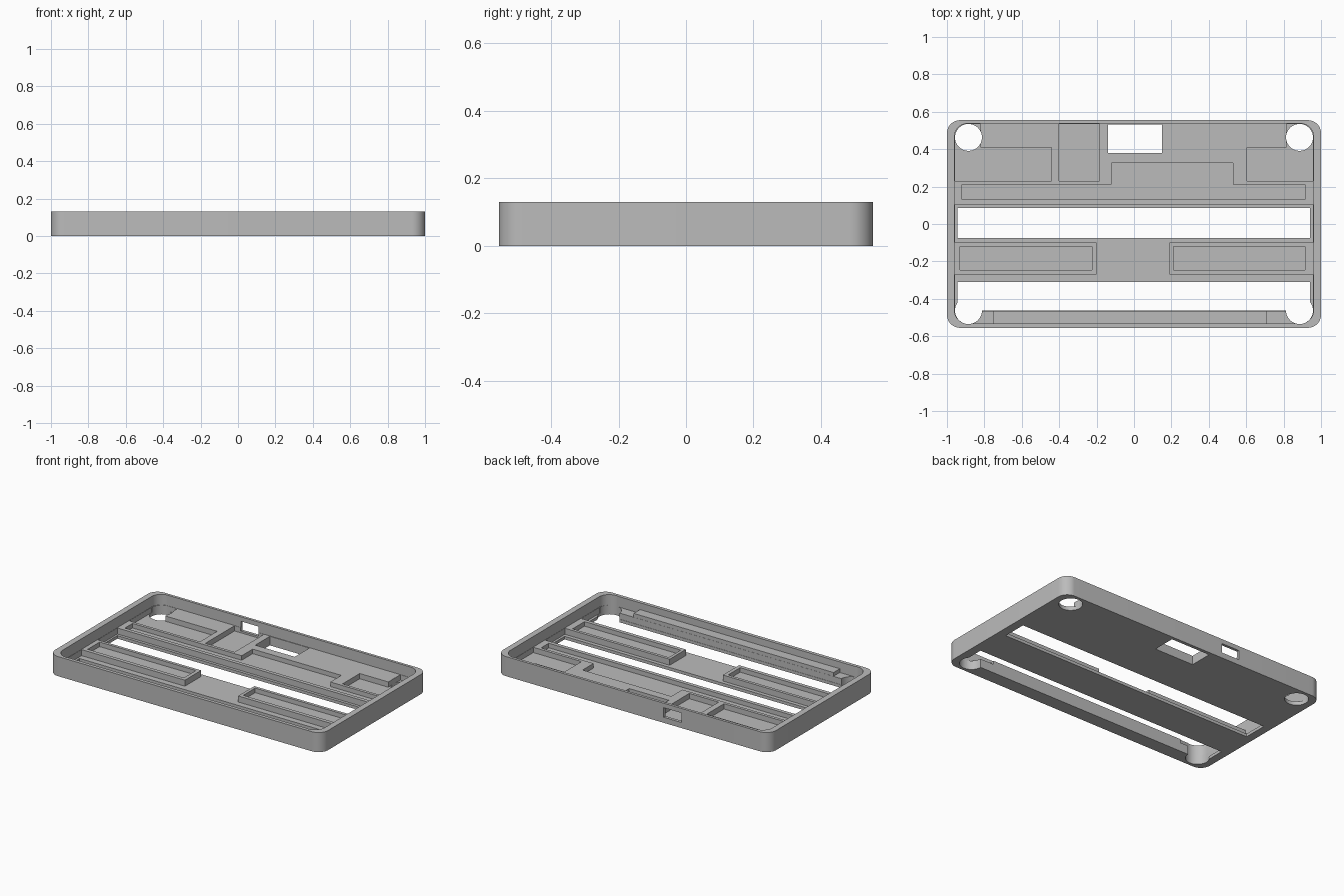
import bpy, bmesh, math

old = bpy.data.objects.get("Cube")
if old:
    bpy.data.objects.remove(old, do_unlink=True)

grey = bpy.data.materials.new("plain grey")
grey.diffuse_color = (0.5, 0.5, 0.5, 1)
grey.use_nodes = True
grey.node_tree.nodes["Principled BSDF"].inputs["Base Color"].default_value = (0.5, 0.5, 0.5, 1)

FLOOR, DECK, TOP, ABOVE = 0.02, 0.06, 0.13, 0.3
SIDE = 0.958


def prism(name, outline, z0, z1):
    """Extrude a flat outline between two heights."""
    bm = bmesh.new()
    face = bm.faces.new([bm.verts.new((x, y, z0)) for x, y in outline])
    grown = bmesh.ops.extrude_face_region(bm, geom=[face])["geom"]
    for v in grown:
        if isinstance(v, bmesh.types.BMVert):
            v.co.z = z1
    bmesh.ops.recalc_face_normals(bm, faces=bm.faces)
    mesh = bpy.data.meshes.new(name)
    bm.to_mesh(mesh)
    bm.free()
    mesh.materials.append(grey)
    ob = bpy.data.objects.new(name, mesh)
    bpy.context.collection.objects.link(ob)
    return ob


def rect(x0, x1, y0, y1):
    return [(x0, y0), (x1, y0), (x1, y1), (x0, y1)]


def arc(cx, cy, r, start, sweep, n):
    return [(cx + r * math.cos(math.radians(start + sweep * i / n)),
             cy + r * math.sin(math.radians(start + sweep * i / n))) for i in range(n + 1)]


def rounded(hx, y0, y1, r, n=12):
    pts = []
    for k, (x, y) in enumerate([(hx - r, y1 - r), (r - hx, y1 - r), (r - hx, y0 + r), (hx - r, y0 + r)]):
        pts += arc(x, y, r, 90 * k, 90, n)
    return pts


def cut(outline, z0, z1=ABOVE):
    """Carve an outline out of the tray and discard the cutter."""
    cutter = prism("cutter", outline, z0, z1)
    cutter.hide_render = True
    mod = tray.modifiers.new("cut", 'BOOLEAN')
    mod.operation, mod.solver, mod.object = 'DIFFERENCE', 'EXACT', cutter
    deps = bpy.context.evaluated_depsgraph_get()
    mesh = bpy.data.meshes.new_from_object(tray.evaluated_get(deps))
    tray.modifiers.clear()
    tray.data = mesh
    bpy.data.objects.remove(cutter, do_unlink=True)


# Outer tray and main cavity
tray = prism("tray", rounded(1.0, -0.555, 0.555, 0.07), 0, TOP)
cut(rounded(0.96, -0.532, 0.537, 0.07), DECK)

# Low floor between the pads, along the middle and in front of them
cut([(-SIDE, -0.465), (SIDE, -0.465), (SIDE, -0.27), (0.19, -0.27), (0.19, -0.10), (SIDE, -0.10),
     (SIDE, 0.105), (-SIDE, 0.105), (-SIDE, -0.10), (-0.2, -0.10), (-0.2, -0.27), (-SIDE, -0.27)], FLOOR)

# Corner recesses on the back deck
for s, inner, step in ((-1, 0.44, 0.82), (1, 0.605, 0.815)):
    cut([(s * x, y) for x, y in ((SIDE, 0.23), (inner, 0.23), (inner, 0.41), (step, 0.41),
                                 (step, 0.535), (0.885, 0.535), (SIDE, 0.465))], 0.025)

# Long groove with a wider middle bay
cut([(-0.92, 0.13), (0.915, 0.13), (0.915, 0.21), (0.53, 0.21), (0.53, 0.325),
     (-0.12, 0.325), (-0.12, 0.21), (-0.92, 0.21)], 0.03)

# Pad recesses and the connector bay
cut(rect(-0.93, -0.225, -0.245, -0.12), 0.03)
cut(rect(0.21, 0.915, -0.245, -0.12), 0.03)
cut(rect(-0.4, -0.185, 0.23, 0.535), 0.025)

# Through openings: slots, window and connector port
cut(rect(-0.945, 0.942, -0.075, 0.086), -0.1)
cut(rect(-0.945, 0.942, -0.463, -0.31), -0.1)
cut(rect(-0.14, 0.15, 0.38, 0.533), -0.1)
cut(rect(-0.355, -0.225, 0.5, 0.6), 0.037, 0.1)

# Round corner holes
for sx in (-1, 1):
    for sy in (-1, 1):
        cut(arc(sx * 0.885, sy * 0.463, 0.072, 0, 360, 40)[:-1], -0.1)

# Raised bar along the front wall
bar = prism("front_bar", rect(-0.755, 0.71, -0.54, -0.466), 0.05, 0.085)

for ob in (tray, bar):
    bpy.ops.object.select_all(action='DESELECT')
    ob.select_set(True)
    bpy.context.view_layer.objects.active = ob
    bpy.ops.object.shade_smooth_by_angle(angle=math.radians(30))
